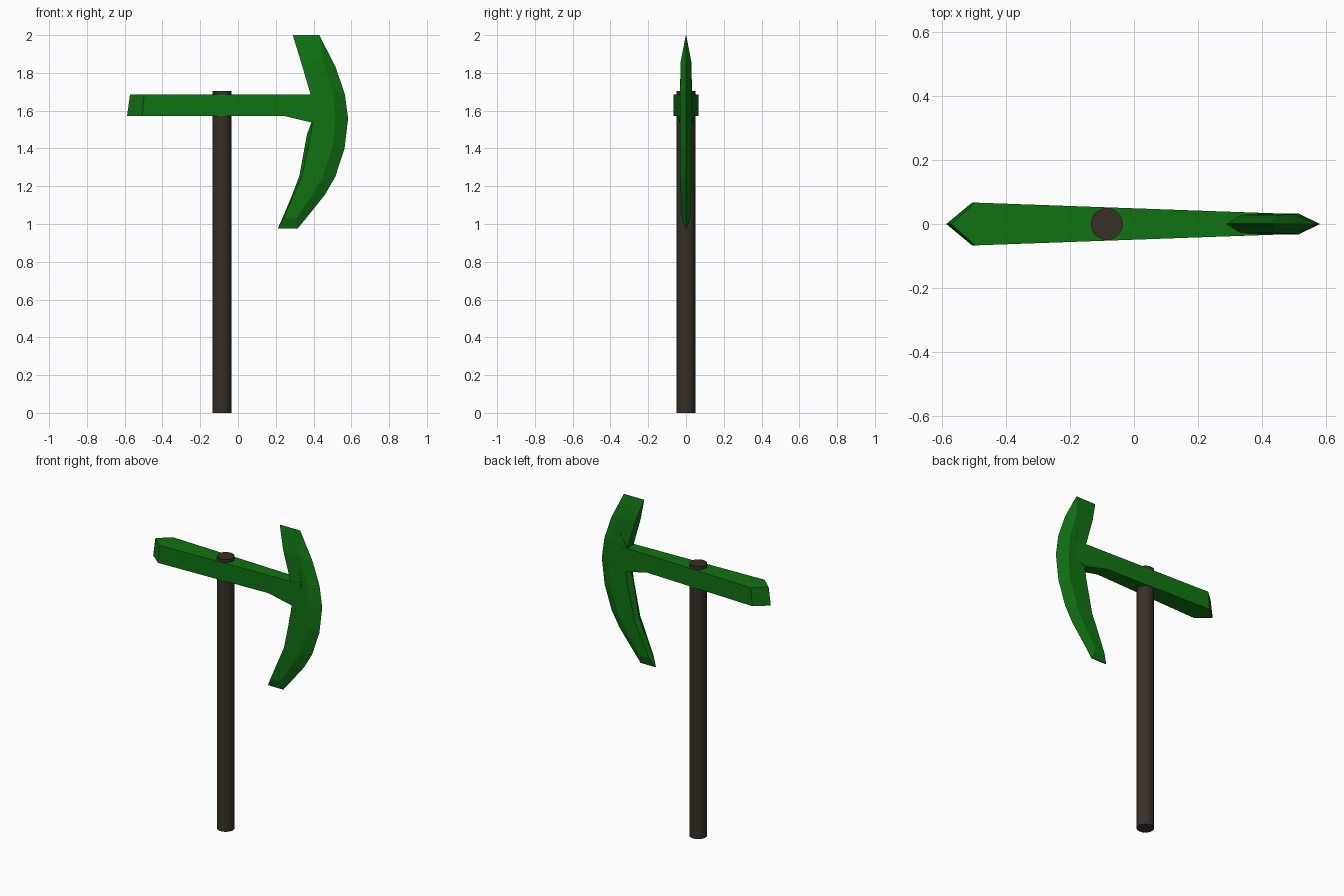
import bpy, bmesh, math

if "Cube" in bpy.data.objects:
    bpy.data.objects.remove(bpy.data.objects["Cube"])


def material(name, rgb):
    m = bpy.data.materials.new(name)
    m.diffuse_color = (*rgb, 1)
    m.use_nodes = True
    m.node_tree.nodes["Principled BSDF"].inputs["Base Color"].default_value = m.diffuse_color
    return m


green = material("green_metal", (0.005, 0.17, 0.006))
brown = material("dark_wood", (0.038, 0.029, 0.020))


def finish(name, bm, mat):
    bmesh.ops.recalc_face_normals(bm, faces=bm.faces)
    me = bpy.data.meshes.new(name)
    bm.to_mesh(me)
    bm.free()
    ob = bpy.data.objects.new(name, me)
    bpy.context.collection.objects.link(ob)
    me.materials.append(mat)
    return ob


def loft(name, rings, mat):
    """Skin a list of equal-length point rings and cap both ends."""
    bm = bmesh.new()
    vs = [[bm.verts.new(p) for p in r] for r in rings]
    n = len(vs[0])
    for a, b in zip(vs, vs[1:]):
        for i in range(n):
            j = (i + 1) % n
            bm.faces.new((a[i], a[j], b[j], b[i]))
    bm.faces.new(vs[0])
    bm.faces.new(vs[-1])
    bmesh.ops.remove_doubles(bm, verts=bm.verts, dist=1e-5)
    bmesh.ops.dissolve_degenerate(bm, edges=bm.edges, dist=1e-5)
    return finish(name, bm, mat)


# Handle: round wooden pole
bpy.ops.mesh.primitive_cylinder_add(vertices=32, radius=0.05, depth=1.705,
                                    location=(-0.085, 0, 0.8525))
handle = bpy.context.object
handle.name = "handle"
handle.data.materials.append(brown)
bpy.ops.object.shade_smooth_by_angle(angle=math.radians(35))

# Hammer beam: (x top, x bottom, half width, z bottom), pointed at the left end
beam = [(-0.572, -0.587, 0.0005, 1.573), (-0.497, -0.507, 0.067, 1.573),
        (0.24, 0.24, 0.0405, 1.573), (0.39, 0.39, 0.0352, 1.537),
        (0.46, 0.46, 0.0328, 1.56)]
loft("hammer_beam", [[(xt, -w, 1.685), (xt, w, 1.685), (xb, w, zb), (xb, -w, zb)]
                     for xt, xb, w, zb in beam], green)

# Crescent blade: inner edge, inner ridge, outer ridge, outer edge, half thickness
blade = [
    ((0.29, 2.0), (0.29, 2.0), (0.43, 2.0), (0.43, 2.0), 0.001),
    ((0.333, 1.86), (0.333, 1.86), (0.45, 1.86), (0.515, 1.835), 0.028),
    ((0.383, 1.69), (0.383, 1.69), (0.502, 1.70), (0.565, 1.69), 0.031),
    ((0.39, 1.54), (0.395, 1.54), (0.515, 1.56), (0.583, 1.56), 0.0325),
    ((0.365, 1.475), (0.385, 1.47), (0.505, 1.42), (0.564, 1.40), 0.032),
    ((0.325, 1.255), (0.338, 1.25), (0.445, 1.24), (0.515, 1.25), 0.030),
    ((0.285, 1.15), (0.293, 1.15), (0.385, 1.14), (0.46, 1.155), 0.027),
    ((0.235, 1.03), (0.24, 1.03), (0.308, 1.03), (0.36, 1.03), 0.022),
    ((0.21, 0.975), (0.21, 0.975), (0.315, 0.975), (0.315, 0.975), 0.003),
]
rings = []
for e, i, o, k, t in blade:
    rings.append([(e[0], 0, e[1]), (i[0], t, i[1]), (o[0], t, o[1]),
                  (k[0], 0, k[1]), (o[0], -t, o[1]), (i[0], -t, i[1])])
loft("crescent_blade", rings, green)

# Small gusset where the beam meets the blade
loft("gusset", [[(0.383, y, 1.68), (0.46, y, 1.68), (0.443, y * 0.9, 1.775)]
                for y in (-0.0335, 0.0335)], green)
